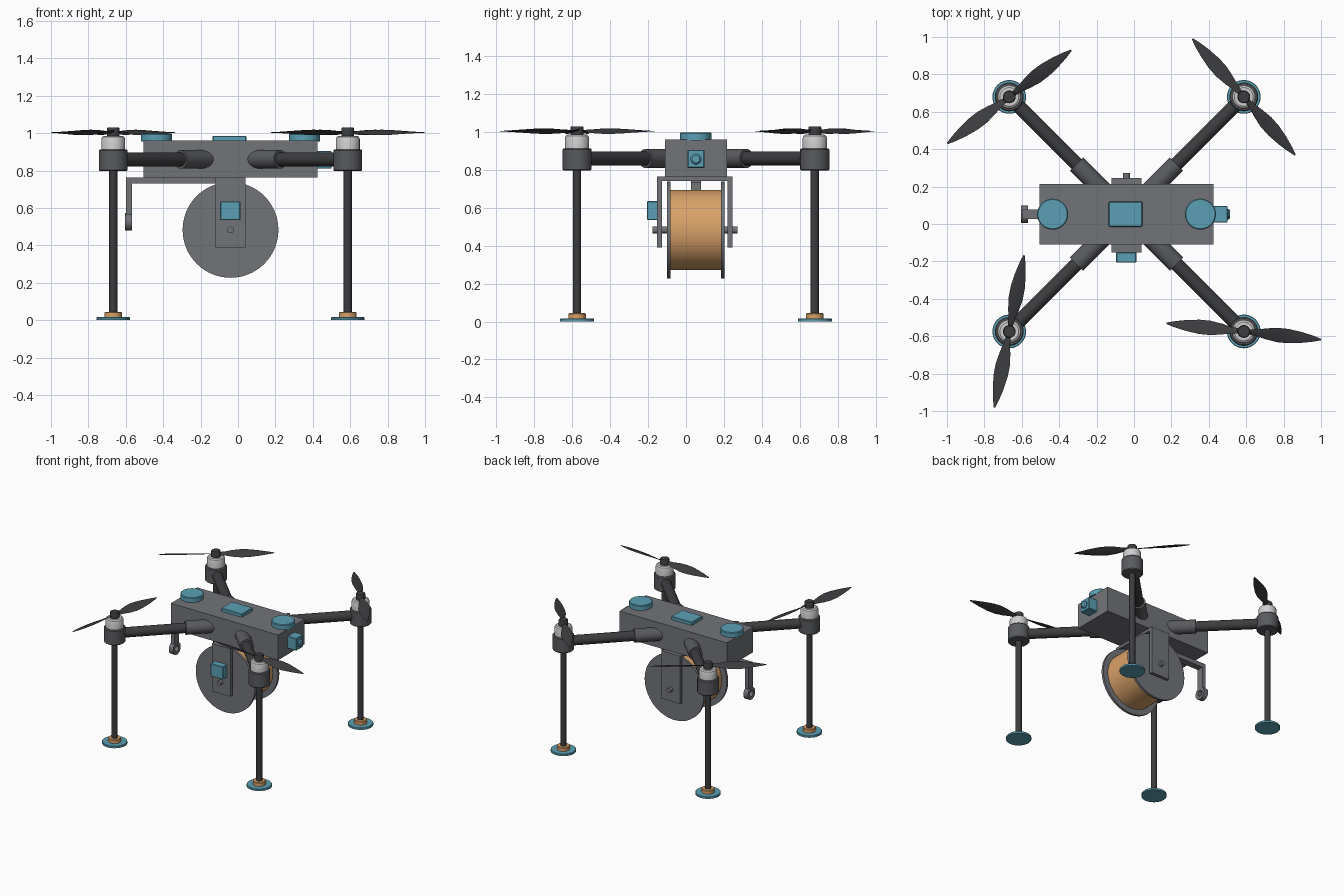
import bpy, bmesh, math
from mathutils import Matrix, Vector

if "Cube" in bpy.data.objects:
    bpy.data.objects.remove(bpy.data.objects["Cube"], do_unlink=True)


def material(name, r, g, b):
    m = bpy.data.materials.new(name)
    m.use_nodes = True
    m.diffuse_color = (r, g, b, 1)
    m.node_tree.nodes["Principled BSDF"].inputs["Base Color"].default_value = (r, g, b, 1)
    return m


GREY = material("body_grey", 0.17, 0.175, 0.19)
MID = material("housing_grey", 0.1, 0.103, 0.112)
DARK = material("carbon_dark", 0.045, 0.046, 0.05)
TEAL = material("teal", 0.105, 0.35, 0.46)
ORANGE = material("copper_orange", 0.7, 0.36, 0.14)
WHITE = material("motor_white", 0.62, 0.62, 0.63)

CX, CY = -0.04, 0.0525      # centre of the airframe
REACH = 0.627               # rotor offset along x and y
ARM_Z = 0.86
SPOOL_Z = 0.483


def finish(name, bm, mat, smooth=True):
    bmesh.ops.recalc_face_normals(bm, faces=bm.faces)
    me = bpy.data.meshes.new(name)
    bm.to_mesh(me)
    bm.free()
    me.materials.append(mat)
    ob = bpy.data.objects.new(name, me)
    bpy.context.collection.objects.link(ob)
    if smooth:
        bpy.ops.object.select_all(action="DESELECT")
        ob.select_set(True)
        bpy.context.view_layer.objects.active = ob
        bpy.ops.object.shade_smooth_by_angle(angle=math.radians(35))
    return ob


def box(name, x, y, z, mat, bevel=0):
    """Box from (min, max) ranges."""
    bm = bmesh.new()
    bmesh.ops.create_cube(bm, size=1)
    for v in bm.verts:
        v.co = [r[0] if c < 0 else r[1] for c, r in zip(v.co, (x, y, z))]
    if bevel:
        bmesh.ops.bevel(bm, geom=bm.edges[:], offset=bevel, segments=1, affect="EDGES")
    return finish(name, bm, mat, False)


def lathe(name, profile, mat, base=(0, 0, 0), axis=(0, 0, 1), closed=False, sides=48):
    """Revolve (radius, height) points about an axis through base."""
    bm = bmesh.new()
    rings = []
    for r, h in profile:
        rings.append([bm.verts.new((r * math.cos(a), r * math.sin(a), h))
                      for a in (math.tau * i / sides for i in range(sides))])
    pairs = list(zip(rings, rings[1:]))
    if closed:
        pairs.append((rings[-1], rings[0]))
    else:
        bm.faces.new(rings[0])
        bm.faces.new(rings[-1])
    for a, b in pairs:
        for i in range(sides):
            j = (i + 1) % sides
            bm.faces.new((a[i], a[j], b[j], b[i]))
    turn = Vector((0, 0, 1)).rotation_difference(Vector(axis)).to_matrix().to_4x4()
    bm.transform(Matrix.Translation(base) @ turn)
    return finish(name, bm, mat)


def rod(name, r, start, end, mat, sides=48):
    d = Vector(end) - Vector(start)
    return lathe(name, [(r, 0), (r, d.length)], mat, start, d.normalized(), sides=sides)


def propeller(name, x, y, angle):
    """Two twisted leaf blades, thin closed shells."""
    bm = bmesh.new()
    # distance, half chord, pitch in degrees
    stations = [(0.02, 0.014, 26), (0.07, 0.02, 26), (0.12, 0.032, 24), (0.18, 0.041, 21),
                (0.24, 0.04, 18), (0.31, 0.03, 14), (0.37, 0.017, 11), (0.415, 0.004, 9)]
    for side in (0, math.pi):
        spin = Matrix.Translation((x, y, 1.004)) @ Matrix.Rotation(angle + side, 4, "Z")
        loops = []
        for d, c, p in stations:
            pitch = Matrix.Rotation(math.radians(p), 4, "X")
            t = 0.1 * c + 0.001
            section = [(-c, 0), (0, -t), (c, 0), (0, t)]
            loops.append([bm.verts.new(spin @ (pitch @ Vector((0, u, w)) + Vector((d, 0, 0))))
                          for u, w in section])
        for a, b in zip(loops, loops[1:]):
            for i in range(4):
                j = (i + 1) % 4
                bm.faces.new((a[i], a[j], b[j], b[i]))
        bm.faces.new(loops[0])
        bm.faces.new(loops[-1])
    return finish(name, bm, DARK)


# Body and the equipment on its top
box("body", (-0.505, 0.425), (-0.11, 0.215), (0.763, 0.96), GREY)
box("top_module", (-0.135, 0.045), (-0.015, 0.12), (0.955, 0.985), TEAL, 0.004)
for label, x in (("right", -0.435), ("left", 0.355)):
    lathe(label + "_antenna_disc", [(0.083, 0.955), (0.083, 0.993), (0.078, 0.998)],
          TEAL, (x, CY, 0))

# Camera on the end of the body
box("camera", (0.42, 0.5), (0.008, 0.097), (0.81, 0.905), TEAL, 0.004)
lathe("camera_lens", [(0.028, 0), (0.028, 0.008), (0.02, 0.016)], TEAL,
      (0.498, CY, 0.857), (1, 0, 0))

# Arms, motors, rotors, legs and feet
blade_angles = {(-1, -1): 79, (1, -1): -6, (-1, 1): 37, (1, 1): 131.5}
for (sx, sy), angle in blade_angles.items():
    tag = ("left" if sx > 0 else "right") + ("_rear_" if sy > 0 else "_front_")
    x, y = CX + sx * REACH, CY + sy * REACH
    rod(tag + "arm", 0.037, (CX + sx * 0.1, CY + sy * 0.1, ARM_Z), (x, y, ARM_Z), DARK)
    rod(tag + "arm_sleeve", 0.05, (CX + sx * 0.1, CY + sy * 0.1, ARM_Z),
        (CX + sx * 0.267, CY + sy * 0.267, ARM_Z), MID)
    lathe(tag + "motor_housing", [(0.071, 0.797), (0.077, 0.803), (0.077, 0.907), (0.071, 0.914)],
          MID, (x, y, 0))
    lathe(tag + "motor_cap", [(0.064, 0.91), (0.064, 0.968), (0.06, 0.979), (0.05, 0.986)],
          WHITE, (x, y, 0))
    lathe(tag + "hub", [(0.034, 0.984), (0.034, 1.024), (0.03, 1.03)], DARK, (x, y, 0))
    propeller(tag + "propeller", x, y, math.radians(angle))
    rod(tag + "leg", 0.022, (x, y, 0.03), (x, y, 0.81), DARK)
    lathe(tag + "foot_collar", [(0.046, 0.012), (0.046, 0.04), (0.042, 0.045)], ORANGE, (x, y, 0))
    lathe(tag + "foot_pad", [(0.09, 0), (0.09, 0.013), (0.087, 0.016)], TEAL, (x, y, 0))

# Cable spool: core, two flanges and axle
ACROSS = (0, 1, 0)
rod("spool_core", 0.212, (CX, -0.085, SPOOL_Z), (CX, 0.19, SPOOL_Z), ORANGE, 64)
for label, y in (("front", -0.1), ("rear", 0.185)):
    rod(label + "_spool_flange", 0.256, (CX, y, SPOOL_Z), (CX, y + 0.018, SPOOL_Z), GREY, 64)
rod("spool_axle", 0.018, (CX, -0.178, SPOOL_Z), (CX, 0.272, SPOOL_Z), GREY)

# Spool hanger: cross plate and two side plates
box("hanger_top", (-0.12, 0.04), (-0.152, 0.245), (0.742, 0.764), GREY)
for label, y in (("front", -0.152), ("rear", 0.22)):
    box(label + "_hanger_plate", (-0.12, 0.04), (y, y + 0.025), (0.39, 0.764), GREY)
box("spool_motor", (-0.095, 0.013), (-0.206, -0.15), (0.535, 0.635), TEAL, 0.004)

# Cable guide: bar under the body, drop strip and eyelet
box("guide_bar", (-0.598, -0.1), (0.027, 0.078), (0.73, 0.764), GREY)
box("guide_strip", (-0.598, -0.568), (0.027, 0.078), (0.56, 0.764), GREY)
lathe("guide_eyelet", [(0.047, 0), (0.047, 0.038), (0.022, 0.038), (0.022, 0)], GREY,
      (-0.604, CY, 0.527), (1, 0, 0), closed=True)
